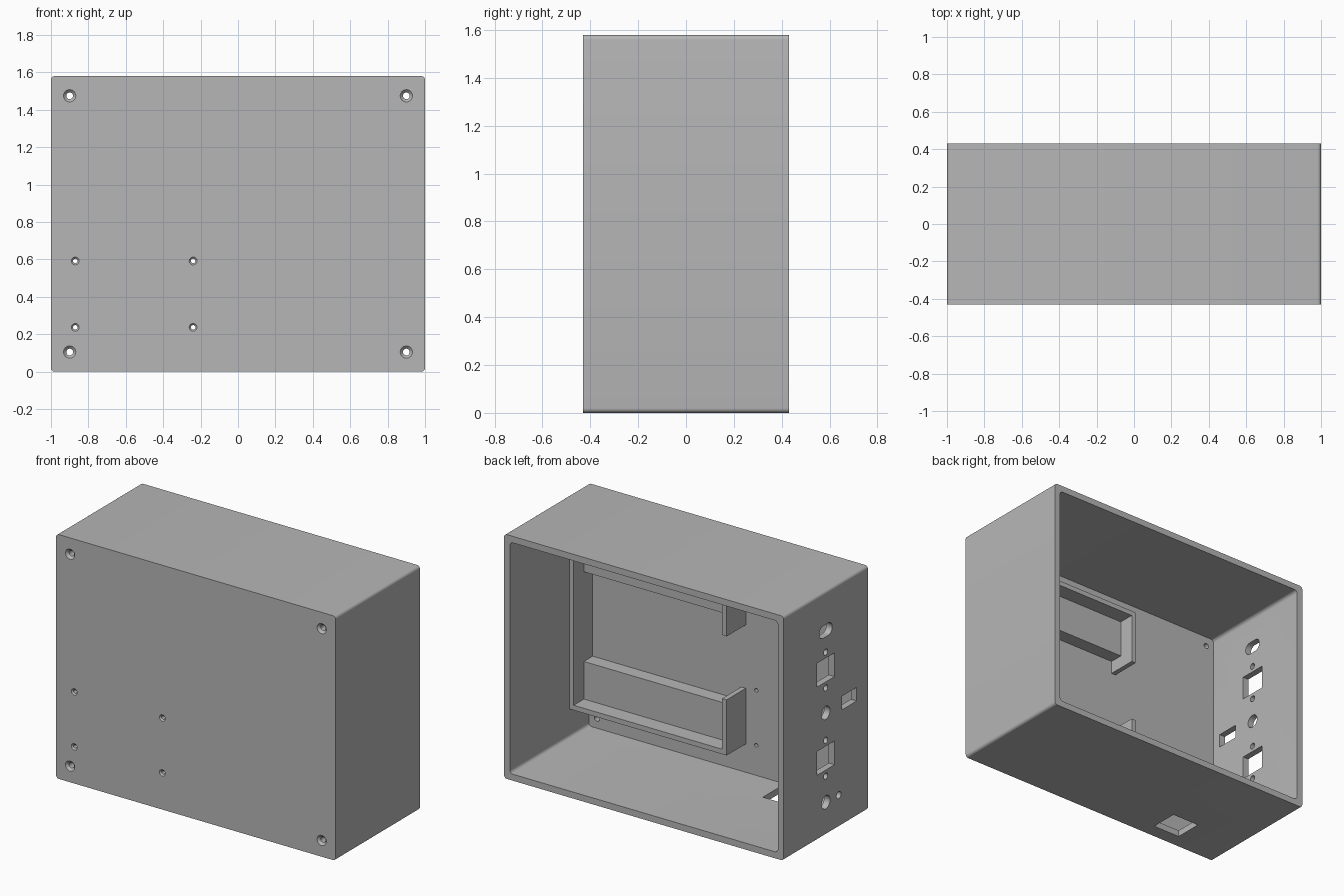
import bpy, bmesh, math
from mathutils import Vector

if "Cube" in bpy.data.objects:
    bpy.data.objects.remove(bpy.data.objects["Cube"])

W, H, D = 1.0, 1.58, 0.43      # half width, height, half depth
T = 0.042                      # side wall thickness
PLATE = -0.375                 # inner surface of the front plate
MID = H / 2

grey = bpy.data.materials.new("light_grey")
grey.diffuse_color = (0.47, 0.47, 0.47, 1)
grey.use_nodes = True
grey.node_tree.nodes["Principled BSDF"].inputs["Base Color"].default_value = grey.diffuse_color


def finish(name, bm):
    bmesh.ops.recalc_face_normals(bm, faces=bm.faces)
    me = bpy.data.meshes.new(name)
    bm.to_mesh(me)
    bm.free()
    me.materials.append(grey)
    ob = bpy.data.objects.new(name, me)
    bpy.context.collection.objects.link(ob)
    return ob


def loft(bm, loops):
    """Closed solid through matching loops of points."""
    rings = [[bm.verts.new(p) for p in loop] for loop in loops]
    n = len(rings[0])
    for a, b in zip(rings, rings[1:]):
        for i in range(n):
            j = (i + 1) % n
            bm.faces.new((a[i], a[j], b[j], b[i]))
    bm.faces.new(rings[0])
    bm.faces.new(rings[-1])


def rounded(cu, cv, hu, hv, r=0.0, seg=6):
    """Rectangle outline with rounded corners; a stadium or circle if r fills it."""
    if r == 0:
        return [(cu + hu, cv + hv), (cu - hu, cv + hv), (cu - hu, cv - hv), (cu + hu, cv - hv)]
    pts = []
    for k, (su, sv) in enumerate(((1, 1), (-1, 1), (-1, -1), (1, -1))):
        for i in range(seg + 1):
            a = math.pi / 2 * (k + i / seg)
            p = (cu + su * (hu - r) + r * math.cos(a), cv + sv * (hv - r) + r * math.sin(a))
            if not pts or (Vector(p) - Vector(pts[-1])).length > 1e-5:
                pts.append(p)
    if (Vector(pts[0]) - Vector(pts[-1])).length < 1e-5:
        pts.pop()
    return pts


def along_y(bm, outline, y0, y1):
    loft(bm, [[(u, y, v) for u, v in outline] for y in (y0, y1)])


def along_x(bm, outline, x0, x1):
    loft(bm, [[(x, u, v) for u, v in outline] for x in (x0, x1)])


def cut(ob, bm):
    cutter = finish("cutter", bm)
    cutter.hide_render = True
    mod = ob.modifiers.new("cut", 'BOOLEAN')
    mod.operation = 'DIFFERENCE'
    mod.solver = 'EXACT'
    mod.object = cutter
    bpy.context.view_layer.objects.active = ob
    bpy.ops.object.modifier_apply(modifier=mod.name)
    bpy.data.objects.remove(cutter)


# Enclosure shell, open at the back
bm = bmesh.new()
along_y(bm, rounded(0, MID, W, MID, 0.02), -D, D)
shell = finish("enclosure_shell", bm)
bm = bmesh.new()
along_y(bm, rounded(0, MID, W - T, MID - T, 0.022), PLATE, D + 0.1)
cut(shell, bm)

holes = bmesh.new()


# Countersunk holes in the front plate
def countersunk(x, z, r_out, r_in):
    depth = r_out - r_in
    profile = ((-D - 0.02, r_out + 0.02), (-D + depth, r_in), (PLATE + 0.05, r_in))
    loft(holes, [[(u, y, v) for u, v in rounded(x, z, r, r, r)] for y, r in profile])


for x in (-0.9, 0.9):
    for z in (0.105, 1.475):
        countersunk(x, z, 0.033, 0.018)
for x in (-0.87, -0.24):
    for z in (0.237, 0.592):
        countersunk(x, z, 0.021, 0.012)


# Connector openings in the left wall
def wall_hole(y, z, hy, hz, r=0.0):
    along_x(holes, rounded(y, z, hy, hz, r), -W - 0.05, -W + T + 0.05)


wall_hole(0, 1.325, 0.066, 0.04, 0.04)
for z in (0.793, 0.215):
    wall_hole(0, z, 0.043, 0.043, 0.043)
for z in (1.07, 0.50):
    wall_hole(0, z, 0.09, 0.077)
    for s in (-1, 1):
        wall_hole(0, z + s * 0.116, 0.02, 0.02, 0.02)
wall_hole(-0.133, 0.21, 0.023, 0.023, 0.023)
wall_hole(-0.24, 0.793, 0.076, 0.044)

# Rectangular opening in the floor
along_y(holes, [(-0.642, -0.05), (-0.445, -0.05), (-0.445, T + 0.05), (-0.642, T + 0.05)],
        -0.335, -0.15)
cut(shell, holes)

# Cradle frame on the front plate, open in the middle of one end
x0, x1, t = -0.165, W - T + 0.004, 0.032
half, gap = 0.565, 0.205
lower = [(x1, -half), (x0, -half), (x0, -gap), (x0 + t, -gap), (x0 + t, t - half), (x1 - t, t - half)]
outline = lower + [(x, -z) for x, z in reversed(lower)]
bm = bmesh.new()
along_y(bm, [(x, MID + z) for x, z in outline], PLATE - 0.005, -0.18)
frame = finish("cradle_frame", bm)

# Stepped ledges inside the cradle
for name, s in (("lower_ledge", -1), ("upper_ledge", 1)):
    bm = bmesh.new()
    zc = MID + s * (half - t + 0.29) / 2
    along_y(bm, rounded((x0 + x1) / 2, zc, (x1 - x0) / 2 - t, (half - t - 0.29) / 2),
            PLATE - 0.005, -0.285)
    finish(name, bm)

# Smooth rounded corners and hole walls, keep the rest flat
bpy.ops.object.select_all(action='DESELECT')
shell.select_set(True)
bpy.context.view_layer.objects.active = shell
bpy.ops.object.shade_smooth_by_angle(angle=math.radians(30))
